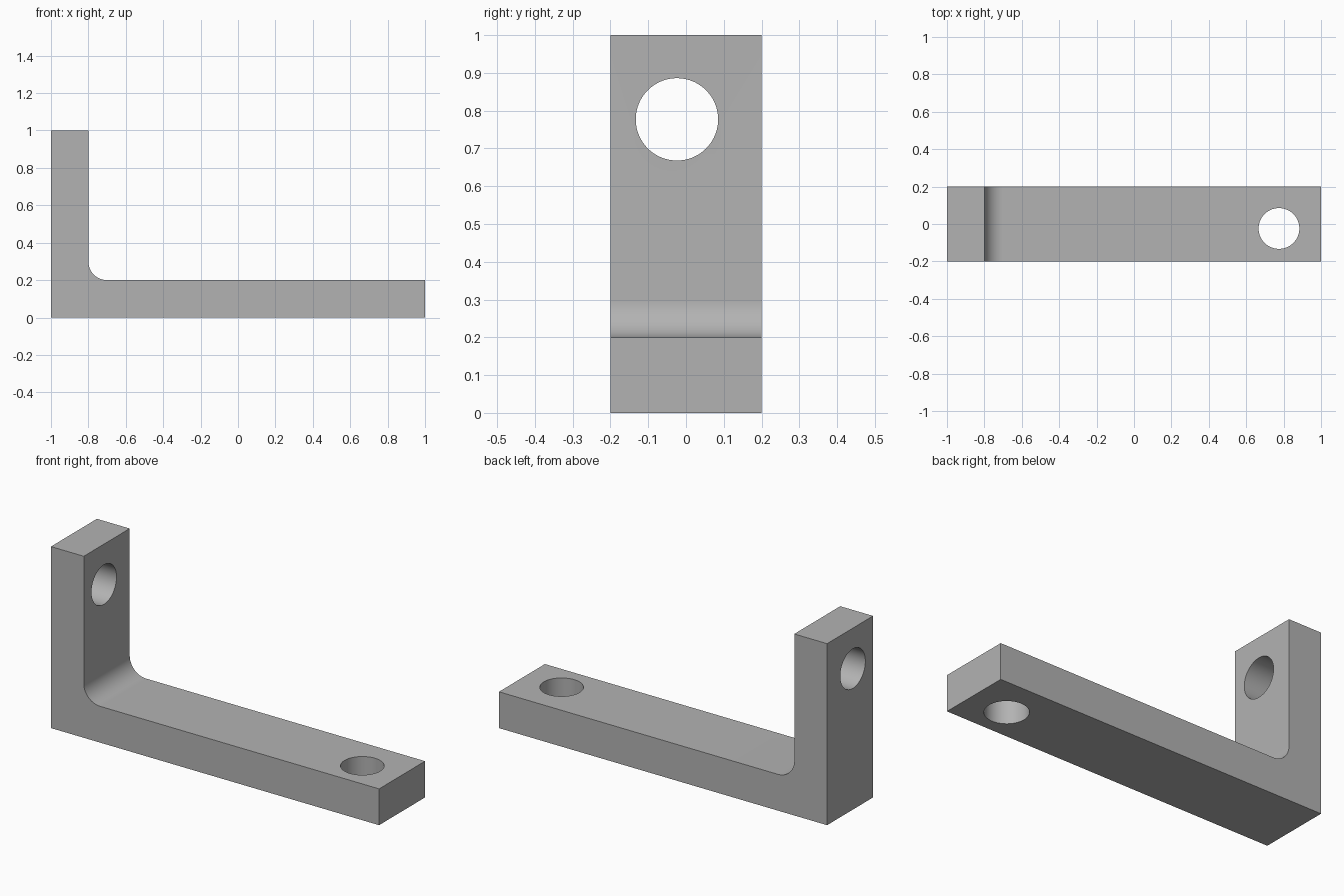
import bpy, bmesh, math
from mathutils import Vector

cube = bpy.data.objects.get("Cube")
if cube:
    bpy.data.objects.remove(cube, do_unlink=True)

WIDTH, THICK, FILLET = 0.4, 0.2, 0.1
HOLE_R, HOLE_Y = 0.109, -0.024

grey = bpy.data.materials.new("plain grey")
grey.use_nodes = True
colour = (0.45, 0.45, 0.45, 1)
grey.diffuse_color = colour
grey.node_tree.nodes["Principled BSDF"].inputs["Base Color"].default_value = colour


def add_object(name, bm):
    bmesh.ops.recalc_face_normals(bm, faces=bm.faces)
    mesh = bpy.data.meshes.new(name)
    bm.to_mesh(mesh)
    bm.free()
    mesh.materials.append(grey)
    obj = bpy.data.objects.new(name, mesh)
    bpy.context.collection.objects.link(obj)
    return obj


# L-shaped side profile with a rounded inner corner
inner = -1 + THICK
profile = [(-1, 0), (1, 0), (1, THICK)]
steps = 24
for i in range(steps + 1):
    a = math.radians(270 - 90 * i / steps)
    profile.append((inner + FILLET + FILLET * math.cos(a),
                    THICK + FILLET + FILLET * math.sin(a)))
profile += [(inner, 1), (-1, 1)]

# Extrude the profile across the width
bm = bmesh.new()
face = bm.faces.new([bm.verts.new((x, -WIDTH / 2, z)) for x, z in profile])
out = bmesh.ops.extrude_face_region(bm, geom=[face])
bmesh.ops.translate(bm, vec=(0, WIDTH, 0),
                    verts=[v for v in out["geom"] if isinstance(v, bmesh.types.BMVert)])
bracket = add_object("bracket", bm)


# Round bolt holes through each leg
def drill(name, centre, axis):
    bm = bmesh.new()
    bmesh.ops.create_cone(bm, cap_ends=True, segments=96, radius1=HOLE_R,
                          radius2=HOLE_R, depth=THICK * 2)
    cutter = add_object(name, bm)
    cutter.location = centre
    cutter.rotation_euler = Vector(axis).to_track_quat('Z', 'Y').to_euler()
    cutter.hide_render = True
    mod = bracket.modifiers.new(name, 'BOOLEAN')
    mod.object = cutter
    mod.solver = 'EXACT'
    return cutter


cutters = [drill("upright_hole", (-0.9, HOLE_Y, 0.777), (1, 0, 0)),
           drill("base_hole", (0.775, HOLE_Y, 0.1), (0, 0, 1))]

# Apply the cuts, then remove the cutters
bpy.context.view_layer.objects.active = bracket
bracket.select_set(True)
for mod in list(bracket.modifiers):
    bpy.ops.object.modifier_apply(modifier=mod.name)
for cutter in cutters:
    bpy.data.objects.remove(cutter, do_unlink=True)
bpy.ops.object.shade_smooth_by_angle(angle=math.radians(30))
